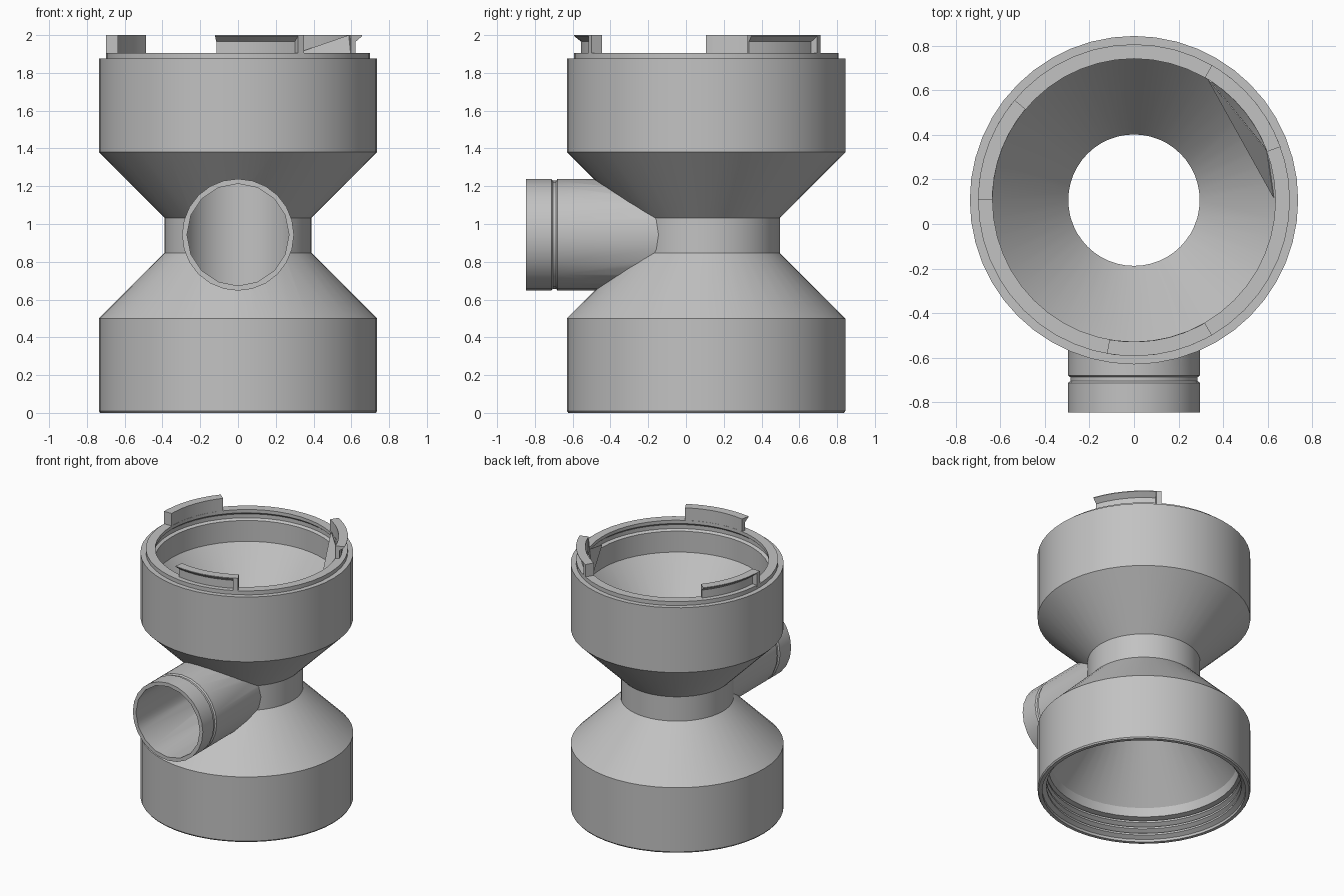
import bpy, bmesh
from math import radians, cos, sin, tau
from mathutils import Matrix, Vector

cube = bpy.data.objects.get("Cube")
if cube:
    bpy.data.objects.remove(cube, do_unlink=True)

AXIS_Y = 0.107      # vertical axis of the body
PIPE_Z = 0.943      # height of the side pipe axis

grey = bpy.data.materials.new("plain_grey")
grey.use_nodes = True
grey.diffuse_color = (0.54, 0.54, 0.54, 1)
grey.node_tree.nodes["Principled BSDF"].inputs["Base Color"].default_value = (0.54, 0.54, 0.54, 1)


def finish(bm, name):
    bmesh.ops.remove_doubles(bm, verts=bm.verts, dist=1e-5)
    bmesh.ops.recalc_face_normals(bm, faces=bm.faces)
    mesh = bpy.data.meshes.new(name)
    bm.to_mesh(mesh)
    bm.free()
    mesh.materials.append(grey)
    obj = bpy.data.objects.new(name, mesh)
    bpy.context.collection.objects.link(obj)
    return obj


def sweep(name, section, steps, start=0.0, angle=tau, matrix=None):
    """Turn a closed (radius, height) section about z, fully or as an arc."""
    bm = bmesh.new()
    full = angle == tau
    rings = []
    for i in range(steps if full else steps + 1):
        a = start + angle * i / steps
        rings.append([bm.verts.new((r * cos(a), r * sin(a), z)) for r, z in section])
    n = len(section)
    for i in range(steps):
        a, b = rings[i], rings[(i + 1) % len(rings)]
        for j in range(n):
            k = (j + 1) % n
            if section[j][0] == 0 and section[k][0] == 0:
                continue
            quad = (a[j], b[j], b[k], a[k])
            if section[j][0] == 0:
                quad = (a[j], b[k], a[k])
            elif section[k][0] == 0:
                quad = (a[j], b[j], a[k])
            bm.faces.new(quad)
    if not full:
        bm.faces.new(rings[0])
        bm.faces.new(rings[-1])
    bm.transform(matrix or Matrix.Translation((0, AXIS_Y, 0)))
    return finish(bm, name)


def boolean(target, tool, operation):
    mod = target.modifiers.new(operation.title(), 'BOOLEAN')
    mod.operation = operation
    mod.solver = 'EXACT'
    mod.object = tool
    bpy.context.view_layer.objects.active = target
    bpy.ops.object.modifier_apply(modifier=mod.name)
    bpy.data.objects.remove(tool, do_unlink=True)


def smooth(obj):
    bpy.ops.object.select_all(action='DESELECT')
    obj.select_set(True)
    bpy.context.view_layer.objects.active = obj
    bpy.ops.object.shade_smooth_by_angle(angle=radians(25))


# Hourglass body with stepped top rim
body = sweep("hourglass_body", [
    (0, 0), (0.73, 0), (0.737, 0.01), (0.737, 0.5), (0.39, 0.847), (0.39, 1.033),
    (0.737, 1.38), (0.737, 1.875), (0.70, 1.875), (0.70, 1.905), (0, 1.905)], 48)

# Side pipe with a groove behind its collar, pointing to the front
along_front = Matrix.Translation((0, 0, PIPE_Z)) @ Matrix.Rotation(radians(90), 4, 'X')
pipe = sweep("side_pipe", [
    (0, 0.1), (0.296, 0.1), (0.296, 0.68), (0.286, 0.688), (0.286, 0.705),
    (0.296, 0.713), (0.296, 0.847), (0, 0.847)], 24, matrix=along_front)
boolean(body, pipe, 'UNION')

# Inner cavity: threaded socket, cones, straight tube behind the pipe, grooved collar
threads = []
for i in range(3):
    z = 0.02 + 0.05 * i
    threads += [(0.705, z), (0.675, z + 0.018), (0.675, z + 0.032), (0.705, z + 0.045)]
cavity = sweep("cavity_cutter", [(0, -0.1), (0.705, -0.1)] + threads + [
    (0.66, 0.175), (0.65, 0.24), (0.295, 0.67), (0.295, 1.216), (0.638, 1.66),
    (0.638, 1.82), (0.66, 1.83), (0.66, 1.86), (0.635, 1.88), (0.635, 2.1), (0, 2.1)], 48)
boolean(body, cavity, 'DIFFERENCE')

# Bore of the side pipe, opening into the tube
bore = sweep("bore_cutter", [(0, -AXIS_Y), (0.27, -AXIS_Y), (0.27, 0.95), (0, 0.95)],
             16, matrix=along_front)
boolean(body, bore, 'DIFFERENCE')
smooth(body)

# Three locking tabs: hooked wall plus a solid stop at one end
hook = [(0.636, 1.89), (0.663, 1.89), (0.663, 1.965), (0.70, 1.995), (0.70, 2.0), (0.636, 2.0)]
stop = [(0.636, 1.89), (0.70, 1.89), (0.70, 2.0), (0.636, 2.0)]
for i, start in enumerate((20, 140, 260)):
    smooth(sweep(f"locking_tab_{i + 1}", hook, 6, radians(start), radians(37)))
    smooth(sweep(f"tab_stop_{i + 1}", stop, 1, radians(start + 37), radians(3)))

# Thin web spanning the right tab and tapering down along the inner wall
bm = bmesh.new()
corners = [Vector(c) for c in ((0.33, 0.66, 1.91), (0.59, 0.34, 2.0),
                               (0.60, 0.33, 1.9), (0.63, 0.12, 1.85))]
outer = [bm.verts.new(c) for c in corners]
inner = [bm.verts.new(c - Vector((0.004, 0.003, 0))) for c in corners]
bm.faces.new(outer)
bm.faces.new(inner[::-1])
for i in range(4):
    k = (i + 1) % 4
    bm.faces.new((outer[i], inner[i], inner[k], outer[k]))
finish(bm, "tab_web")
